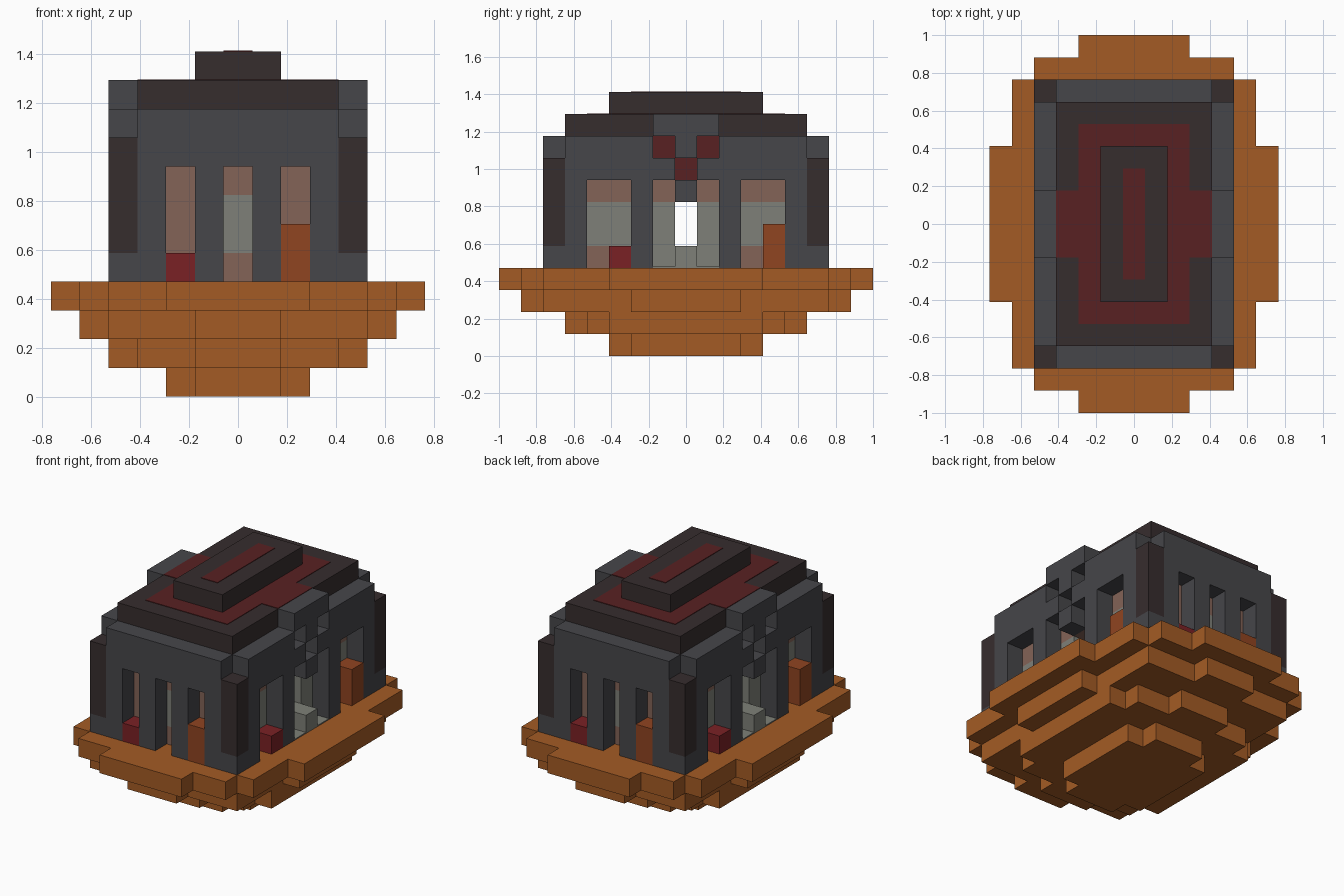
import bpy, bmesh

cube = bpy.data.objects.get("Cube")
if cube:
    bpy.data.objects.remove(cube, do_unlink=True)

U = 2 / 17  # one block


def material(name, r, g, b):
    m = bpy.data.materials.new(name)
    m.use_nodes = True
    m.diffuse_color = (r, g, b, 1)
    bsdf = next(n for n in m.node_tree.nodes if n.type == 'BSDF_PRINCIPLED')
    bsdf.inputs["Base Color"].default_value = (r, g, b, 1)
    bsdf.inputs["Roughness"].default_value = 0.9
    return m


ORANGE = material("orange wood", .37, .105, .018)
STONE = material("grey stone", .061, .061, .068)
DARK = material("dark trim", .037, .026, .027)
ROOF_RED = material("roof red", .098, .015, .016)
RED = material("bright red", .195, .015, .018)
RUST = material("rust orange", .279, .058, .015)
PINK = material("dusty pink", .227, .125, .095)
PALE = material("pale grey green", .209, .216, .188)


def finish(name, bm, mat):
    bmesh.ops.recalc_face_normals(bm, faces=bm.faces)
    mesh = bpy.data.meshes.new(name)
    bm.to_mesh(mesh)
    bm.free()
    mesh.materials.append(mat)
    obj = bpy.data.objects.new(name, mesh)
    bpy.context.collection.objects.link(obj)


def blocks(name, mat, boxes, turn=False):
    """Boxes as (x0, x1, y0, y1, z0, z1) in blocks; turn adds a half-turn copy."""
    bm = bmesh.new()
    for x0, x1, y0, y1, z0, z1 in boxes:
        for s in ((1, -1) if turn else (1,)):
            verts = bmesh.ops.create_cube(bm, size=1)["verts"]
            for v in verts:
                x = x1 if v.co.x > 0 else x0
                y = y1 if v.co.y > 0 else y0
                z = z1 if v.co.z > 0 else z0
                v.co = (s * x * U, s * y * U, z * U)
    finish(name, bm, mat)


def stepped_layer(name, mat, steps, z):
    """One-block slab whose corners step through the (half x, half y) pairs."""
    quarter = []
    for i, (x, y) in enumerate(steps):
        if i:
            quarter.append((x, steps[i - 1][1]))
        quarter.append((x, y))
    back = quarter[::-1]
    outline = (quarter + [(-x, y) for x, y in back]
               + [(-x, -y) for x, y in quarter] + [(x, -y) for x, y in back])
    bm = bmesh.new()
    face = bm.faces.new([bm.verts.new((x * U, y * U, z * U)) for x, y in outline])
    top = bmesh.ops.extrude_face_region(bm, geom=[face])["geom"]
    for v in top:
        if isinstance(v, bmesh.types.BMVert):
            v.co.z += U
    finish(name, bm, mat)


# Stepped base
layers = [
    [(2.5, 2.5), (1.5, 3.5)],
    [(4.5, 3.5), (3.5, 4.5), (1.5, 5.5)],
    [(5.5, 2.5), (4.5, 6.5), (1.5, 7.5)],
    [(6.5, 3.5), (5.5, 6.5), (4.5, 7.5), (2.5, 8.5)],
]
for level, steps in enumerate(layers):
    stepped_layer(f"base_layer_{level}", ORANGE, steps, level)

# Side walls: piers, pierced lintel, keystone and crest
side = [(3.5, 4.5, a, a + 1, 4, 8) for a in (-5.5, -2.5, 1.5, 4.5)]
for a, b, z0, z1 in [(-5.5, -.5, 8, 9), (.5, 5.5, 8, 9), (-.5, .5, 7, 8),
                     (-5.5, -1.5, 9, 10), (-.5, .5, 9, 10), (1.5, 5.5, 9, 10),
                     (-1.5, 1.5, 10, 11)]:
    side.append((3.5, 4.5, a, b, z0, z1))
blocks("side_walls", STONE, side, turn=True)

# End walls with three tall windows
end = [(a, b, -6.5, -5.5, 4, 8)
       for a, b in ((-3.5, -2.5), (-1.5, -.5), (.5, 1.5), (2.5, 3.5))]
end.append((-3.5, 3.5, -6.5, -5.5, 8, 10))
blocks("end_walls", STONE, end, turn=True)

# Corner posts on stone feet
corners = [(3.5, 4.5, y, y + 1) for y in (-6.5, 5.5)]
blocks("corner_feet", STONE, [c + (4, 5) for c in corners], turn=True)
blocks("corner_posts", DARK, [c + (5, 9) for c in corners], turn=True)

# Inner room, banded in colour, with a passage from side to side
blocks("room_pink_bands", PINK, [
    (-3.5, 3.5, 1.5, 5.5, 4, 5), (-3.5, 3.5, 0, 5.5, 7, 8),
    (1.5, 3.5, 4.5, 5.5, 5, 7), (-3.5, -1.5, 4.5, 5.5, 5, 7)], turn=True)
blocks("room_pale_bands", PALE, [
    (-3.5, 3.5, .5, 4.5, 5, 7), (-1.5, 1.5, 4.5, 5.5, 5, 7),
    (-3.5, 3.5, .5, 1.5, 4, 5)], turn=True)
blocks("room_upper_band", ROOF_RED, [(-3.5, 3.5, -5.5, 5.5, 8, 10)])
blocks("passage_floor", PALE, [(-4.5, 4.5, -.5, .5, 4, 5)])
blocks("doorway_mats", PALE, [(3.5, 4.5, a, a + 1, 4, 4.06) for a in (-1.5, .5)],
       turn=True)

# Blocks standing in the windows
blocks("red_window_blocks", RED, [
    (-2.5, -1.5, -6.5, -5.5, 4, 5), (3.5, 4.5, -3.5, -2.5, 4, 5)], turn=True)
blocks("rust_window_blocks", RUST, [
    (1.5, 2.5, -6.5, -5.5, 4, 6), (3.5, 4.5, 3.5, 4.5, 4, 6)], turn=True)

# Roof with inlaid red panels
blocks("roof", DARK, [(-3.5, 3.5, -5.5, 5.5, 10, 11)])
blocks("roof_ridge", DARK, [(-1.5, 1.5, -3.5, 3.5, 11, 12)])
blocks("roof_panel", ROOF_RED, [
    (-2.5, 2.5, -4.5, 4.5, 11, 11.03), (2.5, 3.5, -1.5, 1.5, 11, 11.03),
    (-3.5, -2.5, -1.5, 1.5, 11, 11.03)])
blocks("ridge_stripe", ROOF_RED, [(-.5, .5, -2.5, 2.5, 12, 12.03)])
